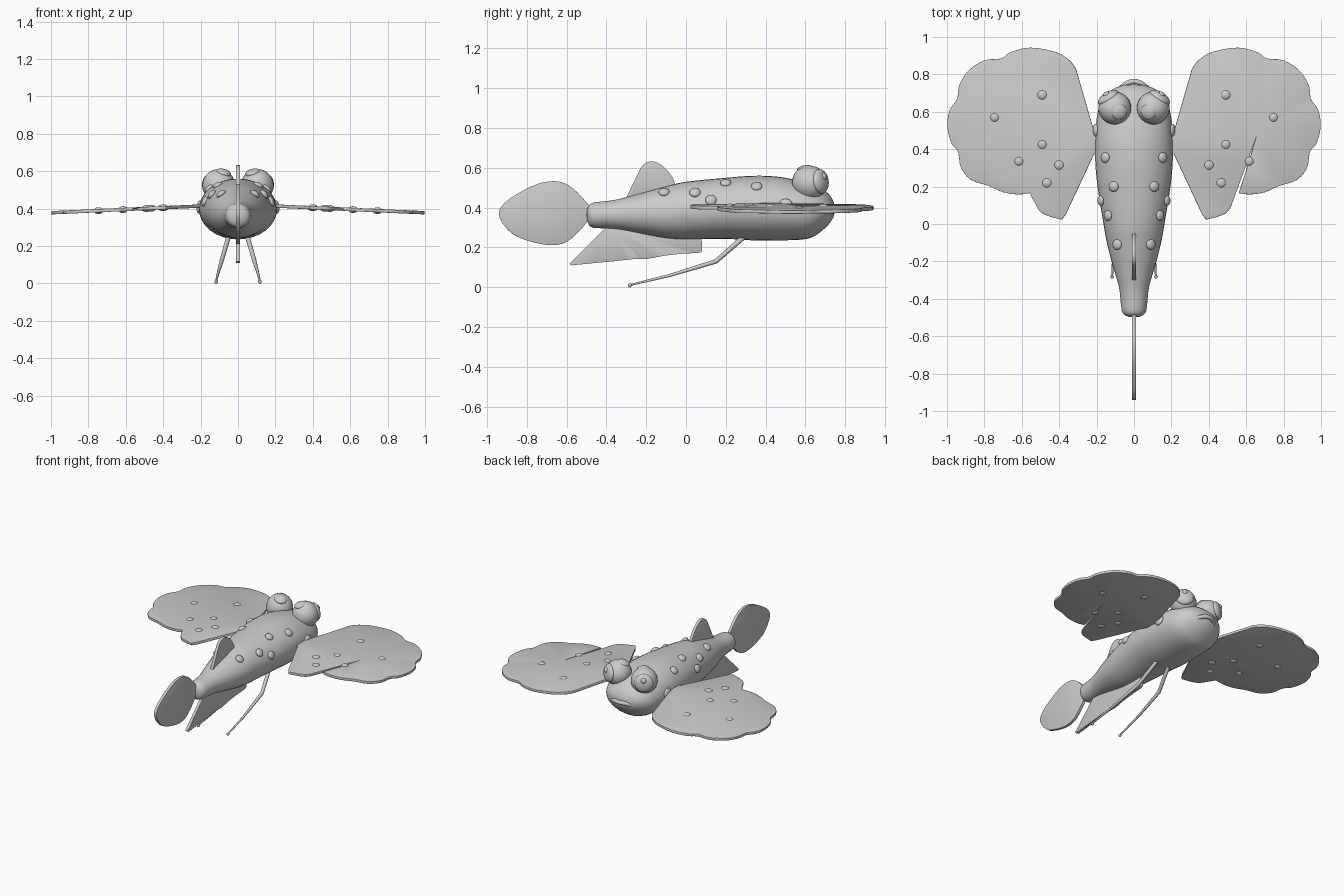
import bpy, bmesh, math
from mathutils import Vector

if "Cube" in bpy.data.objects:
    bpy.data.objects.remove(bpy.data.objects["Cube"])

grey = bpy.data.materials.new("light grey")
grey.diffuse_color = (0.6, 0.6, 0.6, 1)
grey.use_nodes = True
grey.node_tree.nodes["Principled BSDF"].inputs["Base Color"].default_value = grey.diffuse_color


def finish(name, bm, angle=40):
    bmesh.ops.recalc_face_normals(bm, faces=bm.faces)
    me = bpy.data.meshes.new(name)
    bm.to_mesh(me)
    bm.free()
    ob = bpy.data.objects.new(name, me)
    bpy.context.collection.objects.link(ob)
    me.materials.append(grey)
    bpy.ops.object.select_all(action='DESELECT')
    bpy.context.view_layer.objects.active = ob
    ob.select_set(True)
    bpy.ops.object.shade_smooth_by_angle(angle=math.radians(angle))
    return ob


def ball(name, pos, radii, axis=(0, 0, 1)):
    """Ellipsoid whose local z points along axis."""
    bm = bmesh.new()
    bmesh.ops.create_uvsphere(bm, u_segments=24, v_segments=14, radius=1)
    q = Vector(axis).to_track_quat('Z', 'Y')
    for v in bm.verts:
        v.co = q @ Vector(c * r for c, r in zip(v.co, radii)) + Vector(pos)
    return finish(name, bm, 180)


def smooth_path(p, steps=4, closed=False):
    """Catmull-Rom through the points."""
    p = [Vector(a) for a in p]
    n, out = len(p), []
    get = (lambda i: p[i % n]) if closed else (lambda i: p[max(0, min(n - 1, i))])
    for i in range(n if closed else n - 1):
        a, b, c, d = get(i - 1), get(i), get(i + 1), get(i + 2)
        for k in range(steps):
            t = k / steps
            out.append(0.5 * (2 * b + (c - a) * t + (2 * a - 5 * b + 4 * c - d) * t * t
                              + (3 * b - a - 3 * c + d) * t ** 3))
    if not closed:
        out.append(p[-1])
    return out


def plate(name, outline, place, thick):
    """Thin fin from a 2D outline; place maps 2D points into space."""
    bm = bmesh.new()
    bm.faces.new([bm.verts.new(place(a, b)) for a, b in outline])
    bmesh.ops.triangulate(bm, faces=bm.faces)
    ob = finish(name, bm, 50)
    so = ob.modifiers.new("thickness", 'SOLIDIFY')
    so.thickness, so.offset = thick, 0
    be = ob.modifiers.new("soft edge", 'BEVEL')
    be.width, be.segments, be.limit_method = thick * 0.3, 2, 'ANGLE'
    be.angle_limit = math.radians(50)
    return ob


def tube(name, pts, radii):
    bm = bmesh.new()
    rings = []
    for i, p in enumerate(pts):
        d = (pts[min(i + 1, len(pts) - 1)] - pts[max(i - 1, 0)]).normalized()
        q = d.to_track_quat('Z', 'Y')
        rings.append([bm.verts.new(p + q @ Vector((radii[i] * math.cos(t * math.tau / 10),
                      radii[i] * math.sin(t * math.tau / 10), 0))) for t in range(10)])
    for a, b in zip(rings, rings[1:]):
        for k in range(10):
            bm.faces.new((a[k], a[(k + 1) % 10], b[(k + 1) % 10], b[k]))
    bm.faces.new(rings[0])
    bm.faces.new(rings[-1])
    return finish(name, bm)


# Body: (y, half width, bottom z, top z)
sections = [(-0.497, 0.025, 0.335, 0.392), (-0.485, 0.052, 0.31, 0.415), (-0.46, 0.066, 0.298, 0.427),
            (-0.40, 0.073, 0.296, 0.433), (-0.33, 0.082, 0.29, 0.445), (-0.20, 0.12, 0.265, 0.48),
            (-0.10, 0.145, 0.247, 0.507), (0.0, 0.163, 0.241, 0.53), (0.2, 0.195, 0.243, 0.55),
            (0.33, 0.207, 0.236, 0.56), (0.45, 0.208, 0.236, 0.557), (0.56, 0.2, 0.238, 0.538),
            (0.63, 0.185, 0.25, 0.52), (0.68, 0.158, 0.282, 0.497), (0.72, 0.115, 0.32, 0.465),
            (0.742, 0.06, 0.355, 0.43)]
prof = smooth_path([Vector(s).to_4d() if len(s) == 3 else Vector(s) for s in sections], 3)
bm = bmesh.new()
rings = []
for y, w, lo, hi in prof:
    rings.append([bm.verts.new((w * math.cos(t * math.tau / 32), y,
                  (lo + hi) / 2 + (hi - lo) / 2 * math.sin(t * math.tau / 32))) for t in range(32)])
for a, b in zip(rings, rings[1:]):
    for k in range(32):
        bm.faces.new((a[k], a[(k + 1) % 32], b[(k + 1) % 32], b[k]))
for ring, y, z in ((rings[0], -0.5, 0.364), (rings[-1], 0.75, 0.392)):
    tip = bm.verts.new((0, y, z))
    for k in range(32):
        bm.faces.new((ring[k], ring[(k + 1) % 32], tip))
finish("body", bm, 180)


def on_body(x, y, z):
    """Push a point onto the body surface, return it with the outward normal."""
    _, w, lo, hi = min(prof, key=lambda s: abs(s[0] - y))
    c, h = (lo + hi) / 2, (hi - lo) / 2
    k = math.hypot(x / w, (z - c) / h)
    p = Vector((x / k, y, c + (z - c) / k))
    return p, Vector((p.x / w ** 2, 0, (p.z - c) / h ** 2)).normalized()


# Vertical fins in the middle plane (y, z)
middle = lambda a, b: (0, a, b)
tail = [(-0.475, 0.37), (-0.53, 0.46), (-0.595, 0.515), (-0.66, 0.533), (-0.75, 0.518), (-0.86, 0.462),
        (-0.92, 0.415), (-0.94, 0.372), (-0.92, 0.32), (-0.86, 0.26), (-0.75, 0.222), (-0.65, 0.213),
        (-0.57, 0.25)]
plate("tail_fin", smooth_path(tail, 4, True), middle, 0.02)
dorsal = [(-0.30, 0.45), (-0.25, 0.555), (-0.215, 0.615), (-0.17, 0.633), (-0.12, 0.612), (-0.07, 0.555),
          (-0.045, 0.49)]
plate("dorsal_fin", [(-0.28, 0.42)] + list(smooth_path(dorsal)) + [(-0.045, 0.45)], middle, 0.02)
belly = [(-0.575, 0.11), (-0.46, 0.122), (-0.37, 0.13), (-0.25, 0.143), (-0.2, 0.142), (-0.1, 0.16),
         (0.0, 0.17), (0.07, 0.175), (0.08, 0.2), (0.075, 0.28)]
plate("belly_fin", [(-0.38, 0.32), (-0.43, 0.273), (-0.585, 0.118)] + list(smooth_path(belly)),
      middle, 0.02)

# Mouth
tube("mouth", smooth_path([(-0.075, 0.722, 0.375), (-0.04, 0.75, 0.388), (0, 0.762, 0.392),
                           (0.04, 0.75, 0.388), (0.075, 0.722, 0.375)]), [0.014] * 17)

# Scalloped rim of a wing (x, y)
rim = [(0.31, 0.83), (0.345, 0.875), (0.42, 0.92), (0.555, 0.943), (0.66, 0.918), (0.71, 0.885),
       (0.80, 0.875), (0.885, 0.82), (0.935, 0.74), (0.945, 0.67), (0.985, 0.61), (0.998, 0.52),
       (0.975, 0.43), (0.94, 0.385), (0.925, 0.30), (0.87, 0.235), (0.78, 0.205), (0.70, 0.17),
       (0.62, 0.158), (0.56, 0.165)]
lobe = [(0.515, 0.085), (0.49, 0.057), (0.44, 0.037), (0.385, 0.023)]
wing = list(smooth_path(rim, 3)) + [(0.61, 0.32), (0.645, 0.44), (0.60, 0.315)] \
    + list(smooth_path(lobe, 3)) + [(0.365, 0.05), (0.215, 0.37), (0.17, 0.40), (0.17, 0.50), (0.215, 0.5)]
wing_z = lambda x: 0.414 - 0.045 * (x - 0.2)

for s, side in ((-1, "left"), (1, "right")):
    plate(side + "_wing", wing, lambda a, b: (s * a, b, wing_z(a)), 0.018)
    for i, (x, y, r) in enumerate([(0.49, 0.69, 0.028), (0.745, 0.57, 0.026), (0.49, 0.425, 0.026),
                                   (0.615, 0.335, 0.026), (0.40, 0.315, 0.028), (0.465, 0.22, 0.028)]):
        ball(f"{side}_wing_spot_{i}", (s * x, y, wing_z(x)), (r, r, 0.018))
    # Raised spots on the flanks
    for i, (x, y, z) in enumerate([(0.10, -0.11, 0.49), (0.145, 0.045, 0.48), (0.118, 0.2, 0.535),
                                   (0.165, 0.355, 0.515), (0.185, 0.125, 0.44), (0.21, 0.5, 0.41)]):
        p, n = on_body(s * x, y, z)
        r = 0.036 if i == 5 else 0.028
        ball(f"{side}_body_spot_{i}", p, (r, r, 0.016), n)
    # Eye, iris, pupil and upper cap
    eye = Vector((s * 0.103, 0.62, 0.524))
    look = Vector((s * 0.5, 0.8, 0.12)).normalized()
    ball(side + "_eye", eye, (0.088,) * 3)
    ball(side + "_iris", eye + look * 0.066, (0.062, 0.062, 0.03), look)
    ball(side + "_pupil", eye + Vector((s * 0.042, 0.068, 0.032)), (0.02,) * 3)
    ball(side + "_eye_cap", (s * 0.078, 0.598, 0.592), (0.042, 0.042, 0.02), (-s * 0.25, -0.2, 1))
    # Trailing feeler leg with a bead at the tip
    leg = [Vector(p) for p in ((s * 0.045, 0.31, 0.27), (s * 0.085, 0.15, 0.13),
                               (s * 0.105, -0.08, 0.06), (s * 0.117, -0.28, 0.012))]
    tube(side + "_leg", leg, [0.013, 0.012, 0.008, 0.005])
    ball(side + "_leg_tip", (s * 0.117, -0.282, 0.01), (0.01,) * 3)
